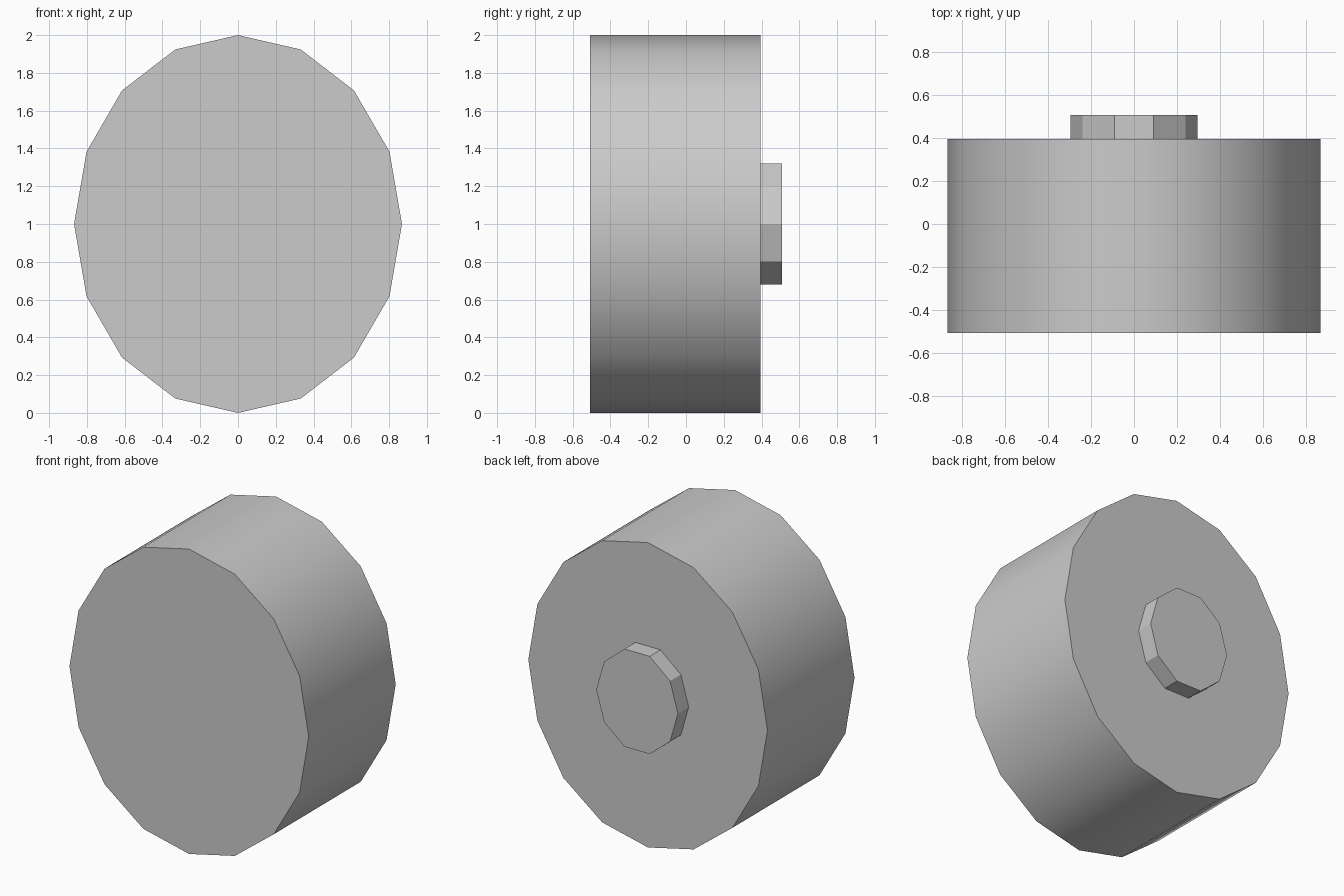
import bpy
import math

cube = bpy.data.objects.get("Cube")
if cube:
    bpy.data.objects.remove(cube, do_unlink=True)

# Plain grey
grey = bpy.data.materials.new("plain grey")
grey.use_nodes = True
grey.diffuse_color = (0.6, 0.6, 0.6, 1)
grey.node_tree.nodes["Principled BSDF"].inputs["Base Color"].default_value = (0.6, 0.6, 0.6, 1)


def disc(name, sides, radius_x, radius_z, y_front, y_back, smooth):
    """Oval prism lying along y, with a corner on +x."""
    bpy.ops.mesh.primitive_cylinder_add(
        vertices=sides, radius=1, depth=1,
        location=(0, (y_front + y_back) / 2, 1), rotation=(math.pi / 2, 0, 0))
    obj = bpy.context.object
    obj.name = name
    obj.scale = (radius_x, radius_z, y_back - y_front)
    # The primitive starts with a corner on its y axis: turn it onto x
    if sides % 4:
        for v in obj.data.vertices:
            v.co.x, v.co.y = v.co.y, -v.co.x
    bpy.ops.object.transform_apply(location=False, rotation=True, scale=True)
    obj.data.materials.append(grey)
    if smooth:
        bpy.ops.object.shade_smooth_by_angle(angle=math.radians(30))
    return obj


# Wide drum and the small raised hub on its back
disc("drum", 16, 0.868, 1.0, -0.507, 0.395, True)
disc("hub", 10, 0.296, 0.337, 0.395, 0.507, False)
